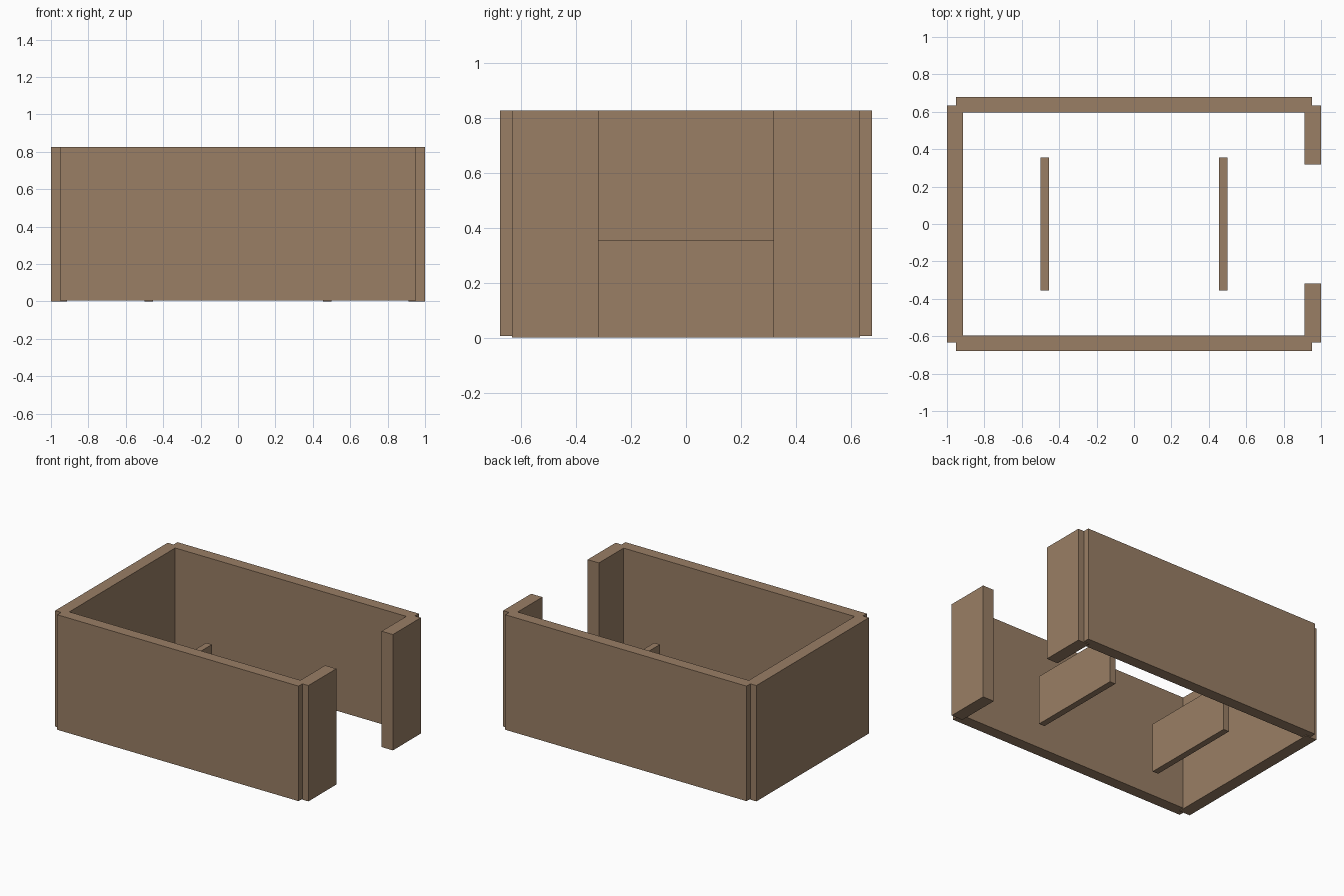
import bpy

if "Cube" in bpy.data.objects:
    bpy.data.objects.remove(bpy.data.objects["Cube"])

wood = bpy.data.materials.new("wood")
wood.diffuse_color = (0.32, 0.21, 0.13, 1)
wood.use_nodes = True
wood.node_tree.nodes["Principled BSDF"].inputs["Base Color"].default_value = wood.diffuse_color


def box(name, x, y, z):
    """Axis-aligned box from its (min, max) ranges."""
    bpy.ops.mesh.primitive_cube_add(
        size=1, location=[(a + b) / 2 for a, b in (x, y, z)])
    ob = bpy.context.object
    ob.name = name
    ob.scale = [b - a for a, b in (x, y, z)]
    bpy.ops.object.transform_apply(location=False, rotation=False, scale=True)
    ob.data.materials.append(wood)
    return ob


TOP = 0.827

# Closed end wall
box("end_wall", (-1.0, -0.914), (-0.634, 0.634), (0, TOP))

for side, s in (("front", -1), ("back", 1)):
    # Long side walls, lifted slightly off the ground
    box(side + "_wall", (-0.953, 0.953), sorted((s * 0.597, s * 0.678)), (0.006, TOP))
    # Short walls either side of the opening
    box(side + "_opening_wall", (0.911, 1.0), sorted((s * 0.319, s * 0.634)), (0, TOP))

# Low dividers inside
for side, s in (("left", -1), ("right", 1)):
    box(side + "_divider", sorted((s * 0.455, s * 0.5)), (-0.355, 0.355), (0, 0.353))
